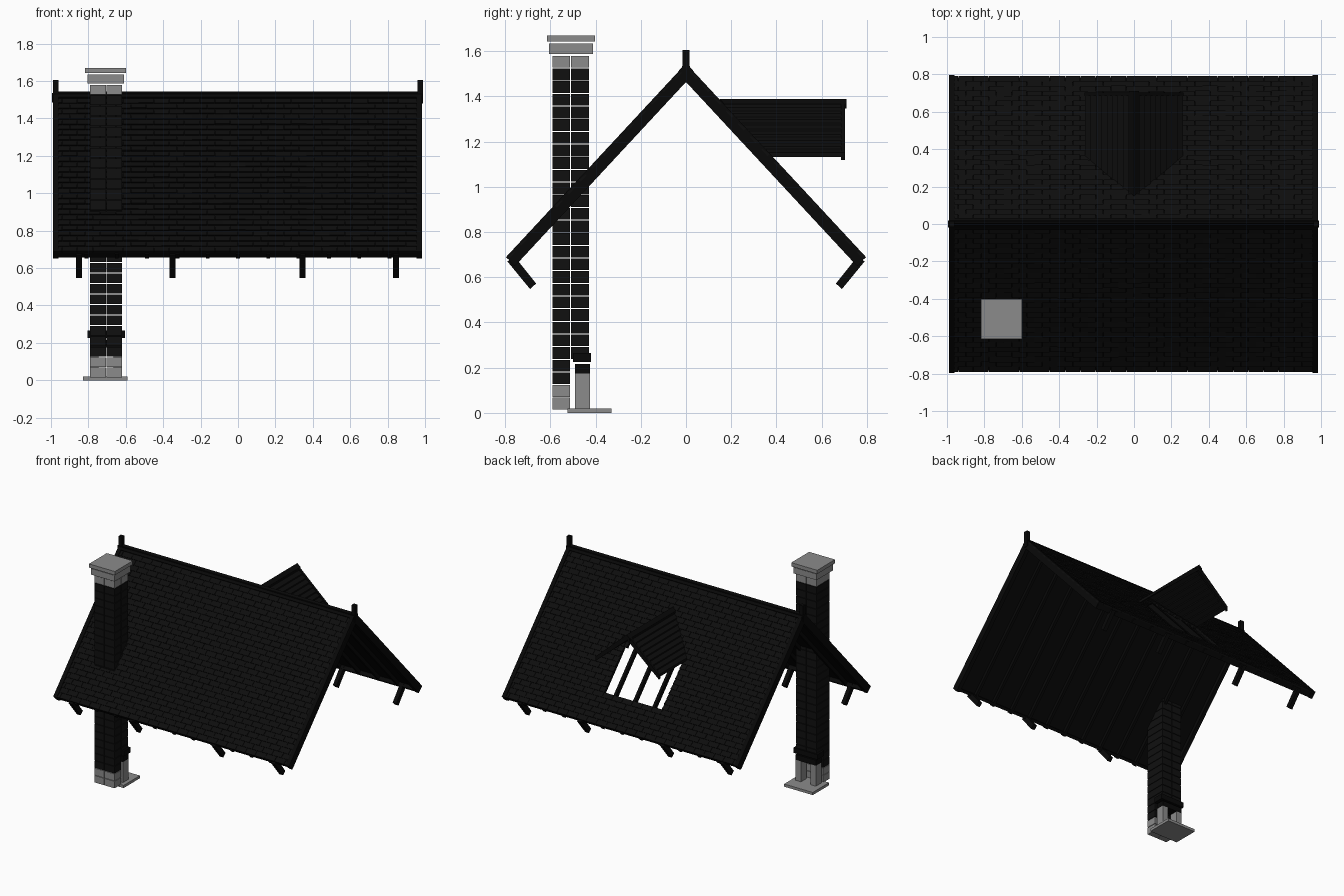
import bpy, bmesh, random
from mathutils import Vector as V

random.seed(4)
cube = bpy.data.objects.get("Cube")
if cube:
    bpy.data.objects.remove(cube)


def material(name, value):
    m = bpy.data.materials.new(name)
    m.use_nodes = True
    color = (value, value, value, 1)
    m.diffuse_color = color
    bsdf = m.node_tree.nodes["Principled BSDF"]
    bsdf.inputs["Base Color"].default_value = color
    bsdf.inputs["Roughness"].default_value = 0.9
    return m


stone = material("grey stone", 0.26)
brick = material("black brick", 0.005)
shingle = material("black shingle", 0.004)
wood = material("dark timber", 0.0025)


def prism(bm, pts, offset):
    """Extrude a polygon by an offset into a closed solid."""
    a = [bm.verts.new(p) for p in pts]
    b = [bm.verts.new(V(p) + V(offset)) for p in pts]
    bm.faces.new(a)
    bm.faces.new(b[::-1])
    for i in range(len(a)):
        j = (i + 1) % len(a)
        bm.faces.new((a[i], b[i], b[j], a[j]))


def box(bm, x, y, z):
    prism(bm, [(x[0], y[0], z[0]), (x[1], y[0], z[0]), (x[1], y[1], z[0]), (x[0], y[1], z[0])],
          (0, 0, z[1] - z[0]))


def finish(name, bm, mat):
    bmesh.ops.recalc_face_normals(bm, faces=bm.faces)
    me = bpy.data.meshes.new(name)
    bm.to_mesh(me)
    bm.free()
    me.materials.append(mat)
    ob = bpy.data.objects.new(name, me)
    bpy.context.scene.collection.objects.link(ob)


# Main roof frame: t runs down the slope, h along its outward normal
APEX, EAVE = V((0, 0, 1.54)), V((0, 0.79, 0.69))
LENGTH = (EAVE - APEX).length
DOWN = (EAVE - APEX) / LENGTH
NORMAL = V((0, -DOWN.z, DOWN.y))


def on_roof(side, x, t, h):
    p = APEX + DOWN * t + NORMAL * h
    return V((x, p.y * side, p.z))


def slope_box(bm, side, x, t, h):
    prism(bm, [on_roof(side, x[0], t[0], h[0]), on_roof(side, x[0], t[1], h[0]),
               on_roof(side, x[0], t[1], h[1]), on_roof(side, x[0], t[0], h[1])],
          (x[1] - x[0], 0, 0))


def spans(x0, x1, side, t):
    """Parts of x0..x1 lying outside the dormer opening."""
    y = DOWN.y * t
    w = min(0.24, (y - 0.2) * 1.2)
    if side < 0 or y > 0.62 or w <= 0:
        return [(x0, x1)]
    return [s for s in ((x0, min(x1, -w)), (max(x0, w), x1)) if s[1] - s[0] > 0.003]


ROWS, COLS = 30, 24
step = LENGTH / ROWS
for side, label in ((-1, "front"), (1, "back")):
    deck, tiles, frame = bmesh.new(), bmesh.new(), bmesh.new()
    for r in range(ROWS):
        t = r * step
        for s in spans(-0.97, 0.97, side, t + step / 2):
            slope_box(deck, side, s, (t, t + step), (-0.022, -0.01))
        # Staggered shingles, each course lifted at its lower edge
        width = 1.96 / COLS
        for c in range(COLS + r % 2):
            left = -0.98 + (c - 0.5 * (r % 2)) * width
            x0, x1 = max(left, -0.98), min(left + width - 0.002, 0.985)
            lift = random.uniform(-0.002, 0.001)
            for a, b in spans(x0, x1, side, t + step / 2):
                prism(tiles, [on_roof(side, a, t, -0.011), on_roof(side, a, t + step, -0.011),
                              on_roof(side, a, t + step, lift + 0.002),
                              on_roof(side, a, t, -0.006)], (b - a, 0, 0))
    # Rafters, barge boards and eave board
    for i in range(13):
        x = -0.972 + i * 0.162
        slope_box(frame, side, (x - 0.01, x + 0.01), (0.02, LENGTH + 0.008), (-0.048, -0.015))
    for x in (-0.99, 0.955):
        slope_box(frame, side, (x, x + 0.03), (0, LENGTH + 0.005), (-0.052, 0.004))
    slope_box(frame, side, (-0.97, 0.97), (LENGTH - 0.02, LENGTH), (-0.05, -0.01))
    finish(label + "_roof_deck", deck, wood)
    finish(label + "_shingles", tiles, shingle)
    finish(label + "_rafters", frame, wood)

    # Slanted brackets under the eaves
    bm = bmesh.new()
    for x in (-0.85, -0.35, 0.345, 0.845):
        prism(bm, [(x - 0.015, side * y, z) for y, z in
                   ((0.79, 0.67), (0.69, 0.548), (0.663, 0.572), (0.757, 0.69))], (0.03, 0, 0))
    finish(label + "_eave_brackets", bm, wood)

# Ridge cap, ridge beam and end posts
bm = bmesh.new()
for side in (-1, 1):
    slope_box(bm, side, (-0.985, 0.985), (0, 0.04), (-0.012, 0.006))
    x = side * 0.975
    box(bm, (x - 0.015, x + 0.015), (-0.015, 0.015), (1.48, 1.605))
box(bm, (-0.995, 0.99), (-0.018, 0.018), (1.485, 1.535))
finish("ridge", bm, wood)

# Dormer roof: two slopes meeting the main roof along valleys
tiles, trim = bmesh.new(), bmesh.new()
N = 9
for side in (-1, 1):
    def at(f, y, h):
        return V((side * 0.262 * f, y, 1.385 - 0.235 * f + h))

    def start(f):
        return 0.14 + 0.225 * f

    for r in range(N):
        f, g = r / N, (r + 1) / N
        back = 0.69 - random.uniform(0, 0.004)
        prism(tiles, [at(f, start(f), -0.008), at(f, back, -0.008),
                      at(g, back, 0.002), at(g, start(g), 0.002)], (0, 0, -0.02))
    prism(trim, [at(0, 0.685, 0.004), at(1.01, 0.685, 0.004),
                 at(1.01, 0.685, -0.03), at(0, 0.685, -0.04)], (0, 0.018, 0))
    prism(trim, [at(0, 0.15, 0.004), at(0, 0.71, 0.004),
                 at(0.1, 0.71, 0.004), at(0.1, 0.17, 0.004)], (0, 0, -0.02))
finish("dormer_shingles", tiles, shingle)
finish("dormer_trim", trim, wood)

# Chimney: courses of four bricks; the hearth side is open at the bottom
dark, pale = bmesh.new(), bmesh.new()
PITCH, GAP, COURSES = 0.056, 0.004, 28
for k in range(COURSES):
    z = 0.015 + k * PITCH
    bm = pale if k < 2 or k == COURSES - 1 else dark
    for x in ((-0.79, -0.707), (-0.703, -0.62)):
        box(bm, x, (-0.59, -0.512), (z, z + PITCH - GAP))
        if k >= 4:
            box(bm, x, (-0.508, -0.43), (z, z + PITCH - GAP))
finish("chimney_dark_bricks", dark, brick)
finish("chimney_pale_bricks", pale, stone)

# Stepped chimney cap
bm = bmesh.new()
box(bm, (-0.805, -0.61), (-0.605, -0.412), (1.588, 1.634))
box(bm, (-0.817, -0.6), (-0.615, -0.402), (1.642, 1.67))
finish("chimney_cap", bm, stone)

# Fireplace: hearth slab, side posts, lintel and mantel shelf
bm = bmesh.new()
box(bm, (-0.83, -0.59), (-0.525, -0.33), (0, 0.02))
for x in (-0.79, -0.665):
    box(bm, (x, x + 0.045), (-0.49, -0.425), (0.02, 0.175))
finish("hearth_and_posts", bm, stone)
bm = bmesh.new()
box(bm, (-0.79, -0.62), (-0.49, -0.425), (0.175, 0.216))
box(bm, (-0.805, -0.605), (-0.5, -0.42), (0.226, 0.265))
finish("lintel_and_mantel", bm, wood)
